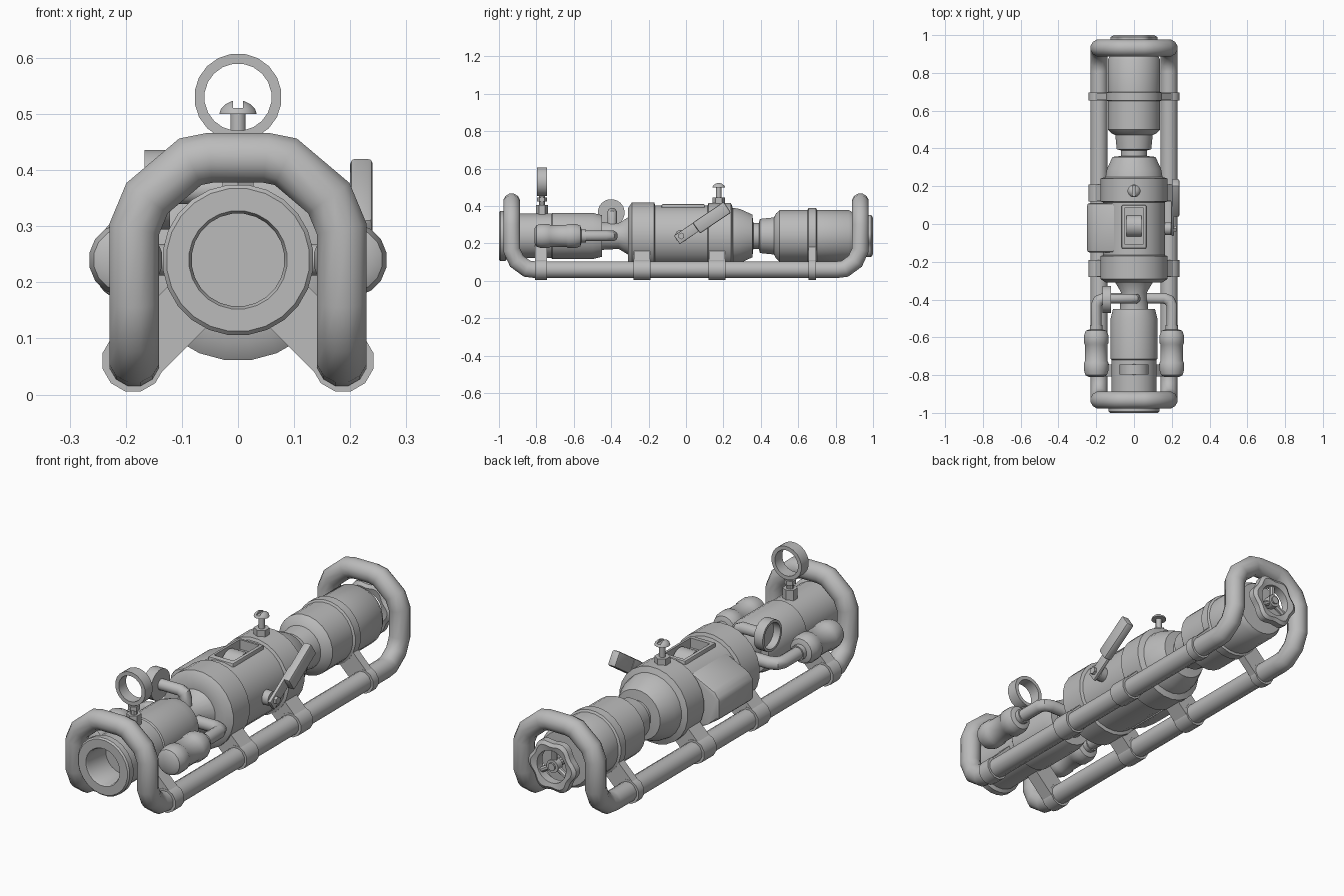
import bpy, bmesh, math
from mathutils import Vector, Matrix

cube = bpy.data.objects.get("Cube")
if cube:
    bpy.data.objects.remove(cube, do_unlink=True)

GREY = (0.5, 0.5, 0.5, 1)
mat = bpy.data.materials.new("plain_grey")
mat.use_nodes = True
mat.diffuse_color = GREY
mat.node_tree.nodes["Principled BSDF"].inputs["Base Color"].default_value = GREY

AXIS_Z = 0.24
X, Y, Z = Vector((1, 0, 0)), Vector((0, 1, 0)), Vector((0, 0, 1))


def finish(name, bm):
    bmesh.ops.remove_doubles(bm, verts=bm.verts, dist=1e-5)
    bmesh.ops.recalc_face_normals(bm, faces=bm.faces)
    me = bpy.data.meshes.new(name)
    bm.to_mesh(me)
    bm.free()
    me.materials.append(mat)
    me.shade_smooth()
    me.set_sharp_from_angle(angle=0.6)
    ob = bpy.data.objects.new(name, me)
    bpy.context.collection.objects.link(ob)
    return ob


def bridge(bm, rings):
    for a, b in zip(rings, rings[1:]):
        n = len(a)
        for i in range(n):
            j = (i + 1) % n
            bm.faces.new((a[i], a[j], b[j], b[i]))


def lathe(name, profile, axis, centre, sides=20, closed=False, lobes=0):
    """Turn (radius, height) points around an axis."""
    bm = bmesh.new()
    turn = axis.to_track_quat('Z', 'Y')
    rings = []
    for r, h in profile:
        ring = []
        for i in range(sides):
            a = math.tau * (i + 0.5) / sides
            rr = r * (1 + (0.07 * math.cos(lobes * a) if lobes and r > 0.09 else 0))
            p = Vector((rr * math.cos(a), rr * math.sin(a), h))
            ring.append(bm.verts.new(turn @ p + Vector(centre)))
        rings.append(ring)
    if closed:
        rings.append(rings[0])
    bridge(bm, rings)
    return finish(name, bm)


def rod(name, r, start, end, sides=16):
    start, end = Vector(start), Vector(end)
    length = (end - start).length
    return lathe(name, [(0, 0), (r, 0), (r, length), (0, length)], (end - start).normalized(), start, sides)


def tube(name, points, r, sides=12):
    """Sweep a circle along a path with mitred corners."""
    pts = [Vector(p) for p in points]
    dirs = [(b - a).normalized() for a, b in zip(pts, pts[1:])]
    turn = dirs[0].to_track_quat('Z', 'Y')
    bm = bmesh.new()
    ring = []
    for i in range(sides):
        a = math.tau * (i + 0.5) / sides
        ring.append(pts[0] + turn @ Vector((r * math.cos(a), r * math.sin(a), 0)))
    rings = [[bm.verts.new(v) for v in ring]]
    for k, d in enumerate(dirs):
        n = d + (dirs[k + 1] if k + 1 < len(dirs) else d)
        ring = [v + d * ((pts[k + 1] - v).dot(n) / d.dot(n)) for v in ring]
        rings.append([bm.verts.new(v) for v in ring])
    bridge(bm, rings)
    bm.faces.new(rings[0])
    bm.faces.new(rings[-1])
    return finish(name, bm)


def box(name, centre, size, rot=None, bevel=0.0):
    bm = bmesh.new()
    bmesh.ops.create_cube(bm, size=1, matrix=Matrix.Diagonal((*size, 1)))
    if bevel:
        bmesh.ops.bevel(bm, geom=bm.edges[:], offset=bevel, segments=2, profile=0.5, affect='EDGES')
    bm.transform(Matrix.Translation(centre) @ (rot or Matrix()))
    return finish(name, bm)


def cut(cutter, *targets):
    for ob in targets:
        mod = ob.modifiers.new("cut", 'BOOLEAN')
        mod.operation, mod.object, mod.solver = 'DIFFERENCE', cutter, 'EXACT'
        dg = bpy.context.evaluated_depsgraph_get()
        me = bpy.data.meshes.new_from_object(ob.evaluated_get(dg))
        ob.modifiers.clear()
        ob.data = me
        me.set_sharp_from_angle(angle=0.6)
    bpy.data.objects.remove(cutter, do_unlink=True)


# Main body, turned about the long axis, with a bored front end
body = lathe("main_body", [
    (0, -.86), (.083, -.86), (.083, -.99), (.088, -1), (.128, -1), (.135, -.993), (.135, -.965),
    (.12, -.955), (.12, -.72), (.125, -.715), (.125, -.5), (.112, -.45), (.075, -.45), (.07, -.36),
    (.1, -.31), (.15, -.31), (.18, -.29), (.18, -.17), (.165, -.165), (.165, .115), (.178, .12),
    (.178, .24), (.152, .25), (.145, .29), (.115, .355), (.07, .36), (.07, .39), (.092, .395),
    (.1, .47), (.12, .48), (.14, .5), (.14, .65), (.15, .655), (.15, .695), (.14, .7), (.14, .87),
    (.125, .895), (0, .9)], Y, (0, 0, AXIS_Z), 24)

# Rocker switch in a recessed frame on top
frame = box("switch_frame", (0, -.015, .37), (.13, .23, .08), bevel=.006)
cut(box("switch_cutter", (0, -.01, .42), (.1, .19, .11)), body, frame)
rod("switch_rocker", .06, (-.04, -.01, .345), (.04, -.01, .345), 20)

# Carrying frame: rails and end loops
half = [(.185, 0, .06), (.185, .81, .06), (.185, .85, .065), (.185, .905, .105), (.185, .932, .165),
        (.185, .932, .295), (.162, .932, .35), (.085, .932, .415), (.05, .932, .422)]
loop = half + [(-x, y, z) for x, y, z in reversed(half)]
for name, s in (("front_frame", -1), ("back_frame", 1)):
    tube(name, [(x, s * y, z) for x, y, z in loop], .046)

# Rail clamps with struts to the body
for k, (y, w, reach) in enumerate(((-.775, .065, .16), (-.235, .09, .12), (.165, .09, .12), (.675, .04, .15))):
    for side, s in (("left", 1), ("right", -1)):
        rod(f"{side}_clamp_{k + 1}", .056, (s * .187, y - w / 2, .06), (s * .187, y + w / 2, .06), 12)
        d = reach * .35
        box(f"{side}_strut_{k + 1}", (s * (.187 - d), y, .06 + d), (reach, w * .96, .1),
            Matrix.Rotation(s * math.pi / 4, 4, 'Y'))

# Side bottles with elbow pipes into the neck
for side, s in (("left", 1), ("right", -1)):
    lathe(f"{side}_bottle", [(0, -.81), (.04, -.81), (.058, -.8), (.066, -.775), (.066, -.735),
                             (.06, -.725), (.06, -.64), (.066, -.63), (.066, -.59), (.056, -.565),
                             (.035, -.558), (0, -.558)], Y, (s * .2, 0, AXIS_Z), 16)
    tube(f"{side}_pipe", [(s * .2, -.57, .24), (s * .2, -.43, .24), (s * .188, -.405, .24),
                          (s * .16, -.393, .24), (0, -.393, .24)], .029)
    rod(f"{side}_pipe_collar", .035, (s * .2, -.57, .24), (s * .2, -.535, .24), 12)

# Upright gauge ring on a hex nut
lathe("front_gauge_ring", [(.06, -.027), (.078, -.027), (.078, .027), (.06, .027)], Y,
      (0, -.77, .53), 20, closed=True)
rod("front_gauge_nut", .032, (0, -.77, .35), (0, -.77, .405), 6)
rod("front_gauge_stem", .017, (0, -.77, .4), (0, -.77, .458), 10)
rod("front_gauge_seat", .026, (0, -.77, .425), (0, -.77, .445), 6)

# Side gauge: open cup with an elbow stem
lathe("side_gauge", [(0, .035), (.06, .035), (.06, 0), (.072, 0), (.072, .046), (0, .046)], X,
      (-.167, -.4, .365), 20)
tube("side_gauge_stem", [(-.125, -.395, .365), (-.02, -.395, .365), (0, -.395, .355),
                         (.008, -.395, .33), (.008, -.395, .26)], .026)

# Bleed screw with slotted dome head
rod("bleed_nut", .034, (0, .175, .395), (0, .175, .445), 6)
rod("bleed_stem", .014, (0, .175, .44), (0, .175, .503), 12)
head = lathe("bleed_head", [(0, .5), (.034, .5), (.031, .509), (.022, .518), (.011, .523), (0, .524)],
             Z, (0, .175, 0), 16)
cut(box("slot_cutter", (0, .175, .524), (.018, .1, .026)), head)

# Lever on its pivot
tilt = Matrix.Rotation(math.radians(34), 4, 'X')
rod("lever_boss", .034, (.14, -.025, .24), (.195, -.025, .24), 12)
rod("lever_bolt", .018, (.19, -.025, .24), (.226, -.025, .24), 6)
box("lever_arm", (.205, .03, .272), (.016, .19, .055), tilt, .004)
box("lever_handle", (.22, .138, .338), (.04, .2, .07), tilt, .008)

# Chamfered side housing
bm = bmesh.new()
outline = [(-.1, .1), (-.19, .15), (-.248, .19), (-.248, .28), (-.225, .31), (-.1, .37)]
rings = [[bm.verts.new((x, y, z)) for x, z in outline] for y in (-.15, .11)]
bridge(bm, rings)
for ring in rings:
    bm.faces.new(ring)
bmesh.ops.bevel(bm, geom=bm.edges[:], offset=.012, segments=2, profile=.5, affect='EDGES')
finish("side_housing", bm)

# Lobed handwheel at the back
lathe("handwheel_rim", [(.075, .955), (.1, .95), (.116, .96), (.116, .99), (.1, 1), (.075, .995)], Y,
      (0, 0, AXIS_Z), 48, closed=True, lobes=6)
rod("handwheel_hub", .03, (0, .955, AXIS_Z), (0, .99, AXIS_Z))
rod("handwheel_spindle", .018, (0, .88, AXIS_Z), (0, .998, AXIS_Z), 10)
for k in range(3):
    a = math.tau * k / 3 + math.pi / 2
    rod(f"handwheel_spoke_{k + 1}", .013, (0, .972, AXIS_Z),
        (.085 * math.cos(a), .972, AXIS_Z + .085 * math.sin(a)), 8)
